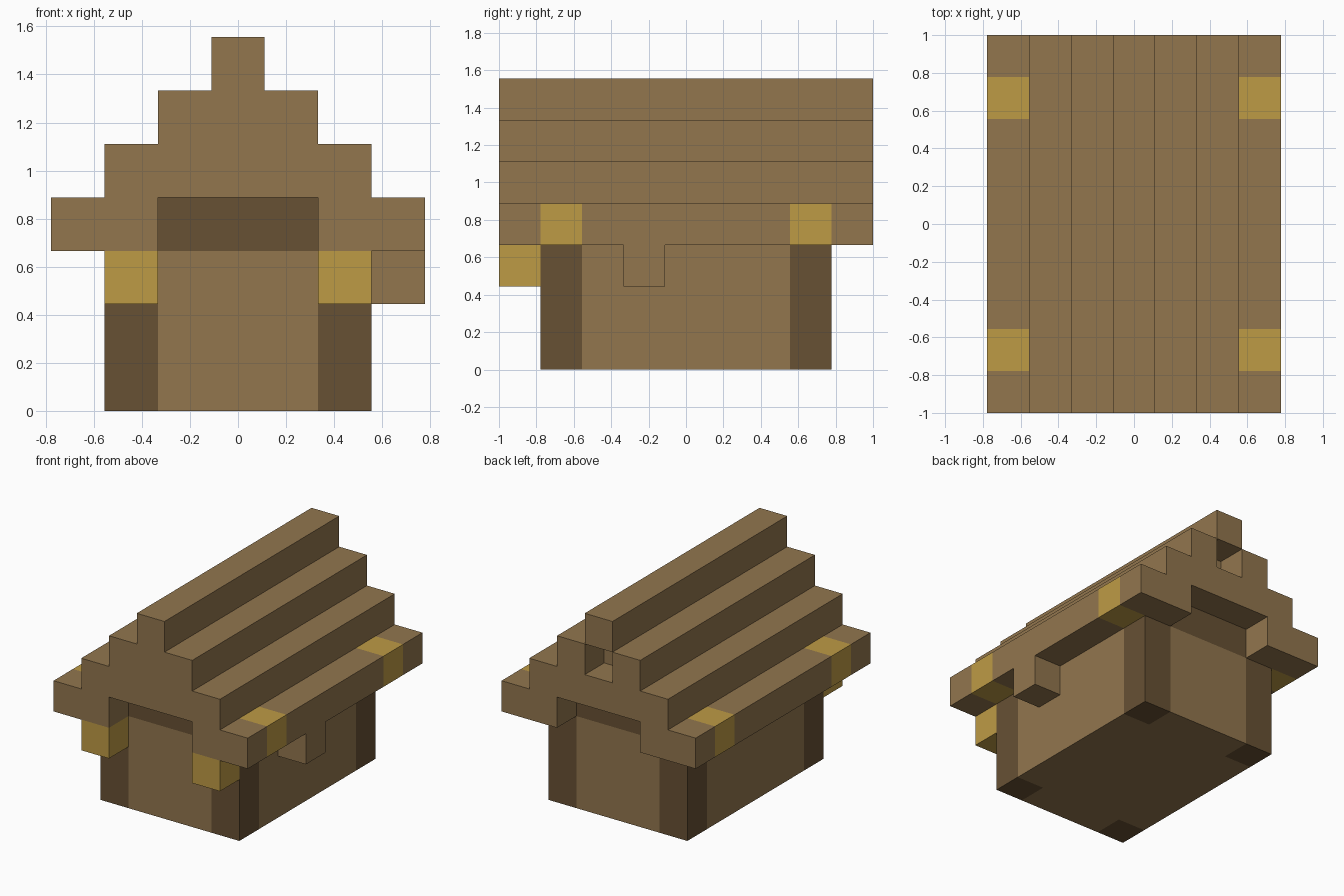
import bpy
import bmesh
from mathutils import Vector

U = 2 / 9  # edge of one building block

cube = bpy.data.objects.get("Cube")
if cube:
    bpy.data.objects.remove(cube, do_unlink=True)


def material(name, colour):
    mat = bpy.data.materials.new(name)
    mat.use_nodes = True
    rgba = (*colour, 1)
    mat.diffuse_color = rgba
    mat.node_tree.nodes["Principled BSDF"].inputs["Base Color"].default_value = rgba
    return mat


planks = material("plank brown", (0.287, 0.181, 0.076))
timber = material("dark timber", (0.136, 0.082, 0.034))
gold = material("gold", (0.515, 0.328, 0.060))


def prism(name, outline, direction, mat):
    """Extrude a flat outline, given in blocks, along a direction."""
    bm = bmesh.new()
    face = bm.faces.new([bm.verts.new(Vector(p) * U) for p in outline])
    result = bmesh.ops.extrude_face_region(bm, geom=[face], use_keep_orig=True)
    moved = [v for v in result["geom"] if isinstance(v, bmesh.types.BMVert)]
    bmesh.ops.translate(bm, verts=moved, vec=Vector(direction) * U)
    bmesh.ops.recalc_face_normals(bm, faces=bm.faces)
    mesh = bpy.data.meshes.new(name)
    bm.to_mesh(mesh)
    bm.free()
    mesh.materials.append(mat)
    obj = bpy.data.objects.new(name, mesh)
    bpy.context.collection.objects.link(obj)
    return obj


def box(name, xs, ys, zs, mat):
    (x0, x1), (y0, y1), (z0, z1) = xs, ys, zs
    base = [(x0, y0, z0), (x1, y0, z0), (x1, y1, z0), (x0, y1, z0)]
    return prism(name, base, (0, 0, z1 - z0), mat)


def cell(c):
    return (c - 0.5, c + 0.5)


def gable(name, half, y0, y1):
    """Extrude a roof section mirrored from its right half outline."""
    whole = half + [(-x, z) for x, z in reversed(half) if x]
    return prism(name, [(x, y0, z) for x, z in whole], (0, y1 - y0, 0), planks)


# House walls with the four corners left free for posts
quarter = [(2.5, 2.5), (1.5, 2.5), (1.5, 3.5)]
plan = quarter + [(-x, y) for x, y in reversed(quarter)]
plan += [(-x, -y) for x, y in plan]
prism("walls", [(x, y, 0) for x, y in plan], (0, 0, 3), planks)

# Tie beams above the end walls
box("tie_beam", (-1.5, 1.5), (-3.5, 3.5), (3, 4), timber)

# Stepped roof, with a small vent in the back gable under the ridge
steps = [(1.5, 4), (1.5, 3), (2.5, 3), (2.5, 5), (1.5, 5), (1.5, 6)]
gable("roof", steps, -4.5, 3.5)
gable("back_gable", steps + [(0.5, 6), (0.5, 5)], 3.5, 4.5)
box("ridge", cell(0), (-4.5, 4.5), (6, 7), planks)

# Eaves, corner posts and front corbels on both sides
eave_parts = [(-4.5, -3.5, planks), (-3.5, -2.5, gold), (-2.5, 2.5, planks),
              (2.5, 3.5, gold), (3.5, 4.5, planks)]
for side, word in ((1, "left"), (-1, "right")):
    for y0, y1, mat in eave_parts:
        part = "eave_block" if mat is gold else "eave"
        box(f"{word}_{part}", cell(3 * side), (y0, y1), (3, 4), mat)
    for end, place in ((-1, "front"), (1, "back")):
        box(f"{place}_{word}_post", cell(2 * side), cell(3 * end), (0, 3), timber)
    box(f"{word}_corbel", cell(2 * side), cell(-4), (2, 3), gold)

# Single bracket below the left eave
box("eave_bracket", cell(3), cell(-1), (2, 3), planks)
